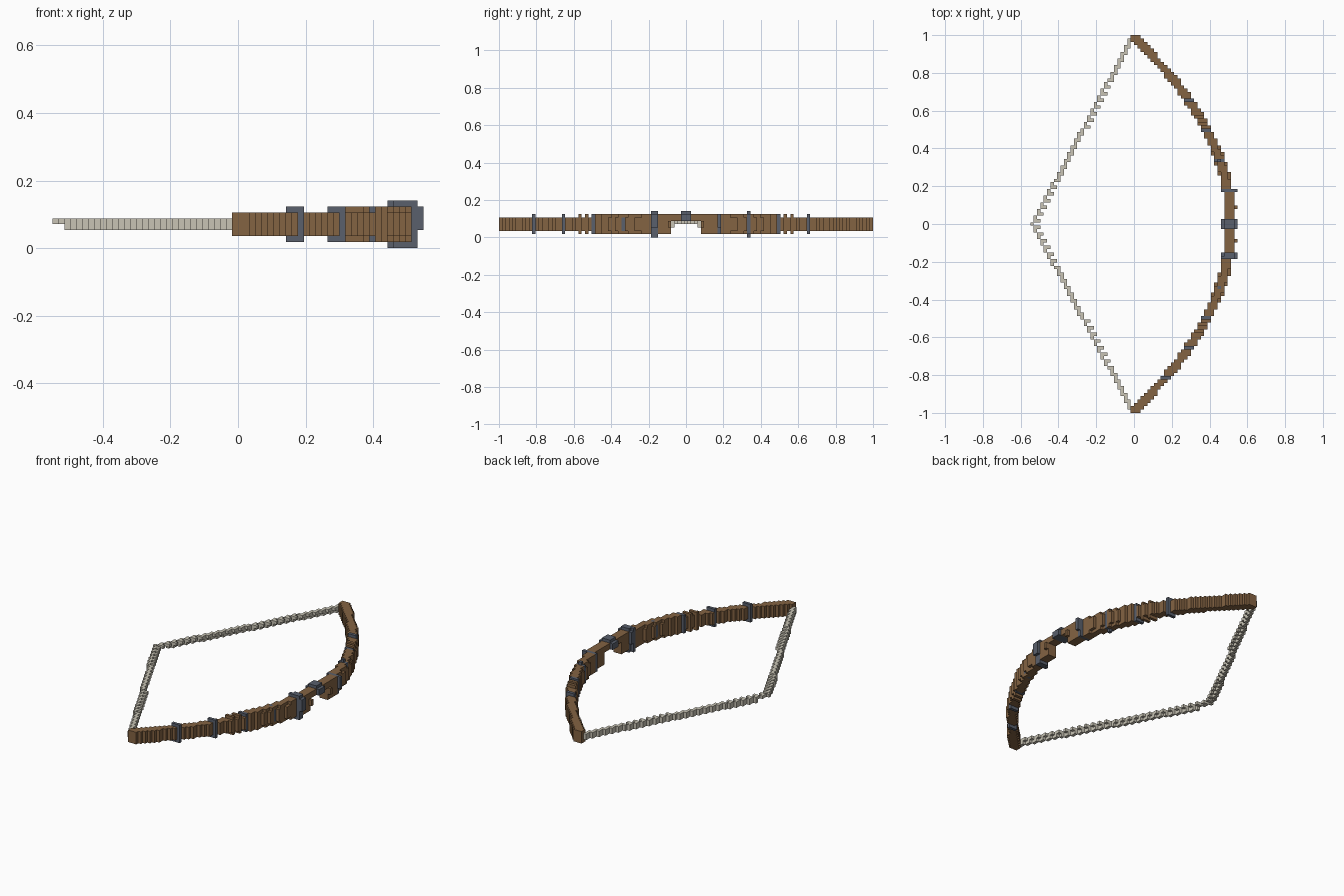
import bpy
import bmesh

cube = bpy.data.objects.get("Cube")
if cube:
    bpy.data.objects.remove(cube, do_unlink=True)

V = 2 / 113      # edge of one block
HALF = 56        # blocks from the grip to each tip


def material(name, rgb):
    m = bpy.data.materials.new(name)
    m.use_nodes = True
    m.diffuse_color = (*rgb, 1)
    bsdf = m.node_tree.nodes["Principled BSDF"]
    bsdf.inputs["Base Color"].default_value = (*rgb, 1)
    bsdf.inputs["Roughness"].default_value = 0.9
    return m


wood = material("brown wood", (0.23, 0.125, 0.055))
steel = material("blue grey steel", (0.10, 0.115, 0.15))
cord = material("pale cord", (0.58, 0.55, 0.46))

cells = {}       # (i, j, k) -> part name


def fill(part, xs, j, zs):
    for i in xs:
        for k in zs:
            cells[i, j, k] = part


def centre(j):
    return 29 * (1 - (j / HALF) ** 2)


def span(j, half=1.6):
    """Block columns of the curved stave in row j."""
    return [i for i in range(-1, 30) if abs(i + 0.5 - centre(j)) < half]


# Bowstring: one layer at the nock point, two layers towards the tips
for j in range(-HALF, HALF + 1):
    i = -31 + round(abs(j) * 30 / HALF)
    fill("bowstring", (i,), j, (3, 4) if abs(j) > 3 else (4,))
    if j % 2:
        fill("bowstring", (i + 1,), j, (4,))

# Stave: thin limbs, thicker riser, cut-away grip
for j in range(-HALF, HALF + 1):
    a = abs(j)
    row = span(j)
    if a <= 4:
        fill("stave", row, j, (5, 6))
    else:
        fill("stave", row, j, range(2, 6))
        if a <= 28 or a in (30, 32):
            fill("stave", span(j, 1.3) if a > 12 else row, j, (1, 6))
for j in (-5, 5):
    fill("stave", (30,), j, (3, 4))

# Metal bands: row, lowest and highest layer
bands = [(-46, 1, 6), (-37, 1, 6), (37, 1, 6), (-28, 1, 6), (28, 1, 6),
         (-19, 1, 6), (19, 0, 7), (-10, 0, 7), (-9, 0, 7), (10, 1, 6),
         (-1, 5, 7), (0, 5, 7), (1, 5, 7)]
for j, low, high in bands:
    xs = span(j)
    if abs(j) <= 10:
        fill("metal_bands", (26, 30), j, range(max(low, 3), min(high, 6) + 1))
    fill("metal_bands", xs, j, range(low + 1, high))
    fill("metal_bands", xs if abs(j) != 19 else xs[1:2], j, (low, high))

# Outer quads of a unit block, keyed by the direction they face
CORNERS = ((0, 0), (1, 0), (1, 1), (0, 1))


def block_face(cell, axis, side):
    loop = []
    for u, w in (CORNERS if side else CORNERS[::-1]):
        p = list(cell)
        p[axis] += side
        p[(axis + 1) % 3] += u
        p[(axis + 2) % 3] += w
        loop.append(tuple(p))
    return loop


def build(part, mat):
    bm = bmesh.new()
    verts = {}
    for cell, owner in cells.items():
        if owner != part:
            continue
        for axis in range(3):
            for side in (0, 1):
                near = list(cell)
                near[axis] += 2 * side - 1
                if tuple(near) in cells:
                    continue
                quad = []
                for p in block_face(cell, axis, side):
                    if p not in verts:
                        verts[p] = bm.verts.new((p[0] * V, (p[1] - 0.5) * V, p[2] * V))
                    quad.append(verts[p])
                bm.faces.new(quad)
    mesh = bpy.data.meshes.new(part)
    bm.to_mesh(mesh)
    bm.free()
    mesh.materials.append(mat)
    bpy.context.collection.objects.link(bpy.data.objects.new(part, mesh))


build("stave", wood)
build("metal_bands", steel)
build("bowstring", cord)
